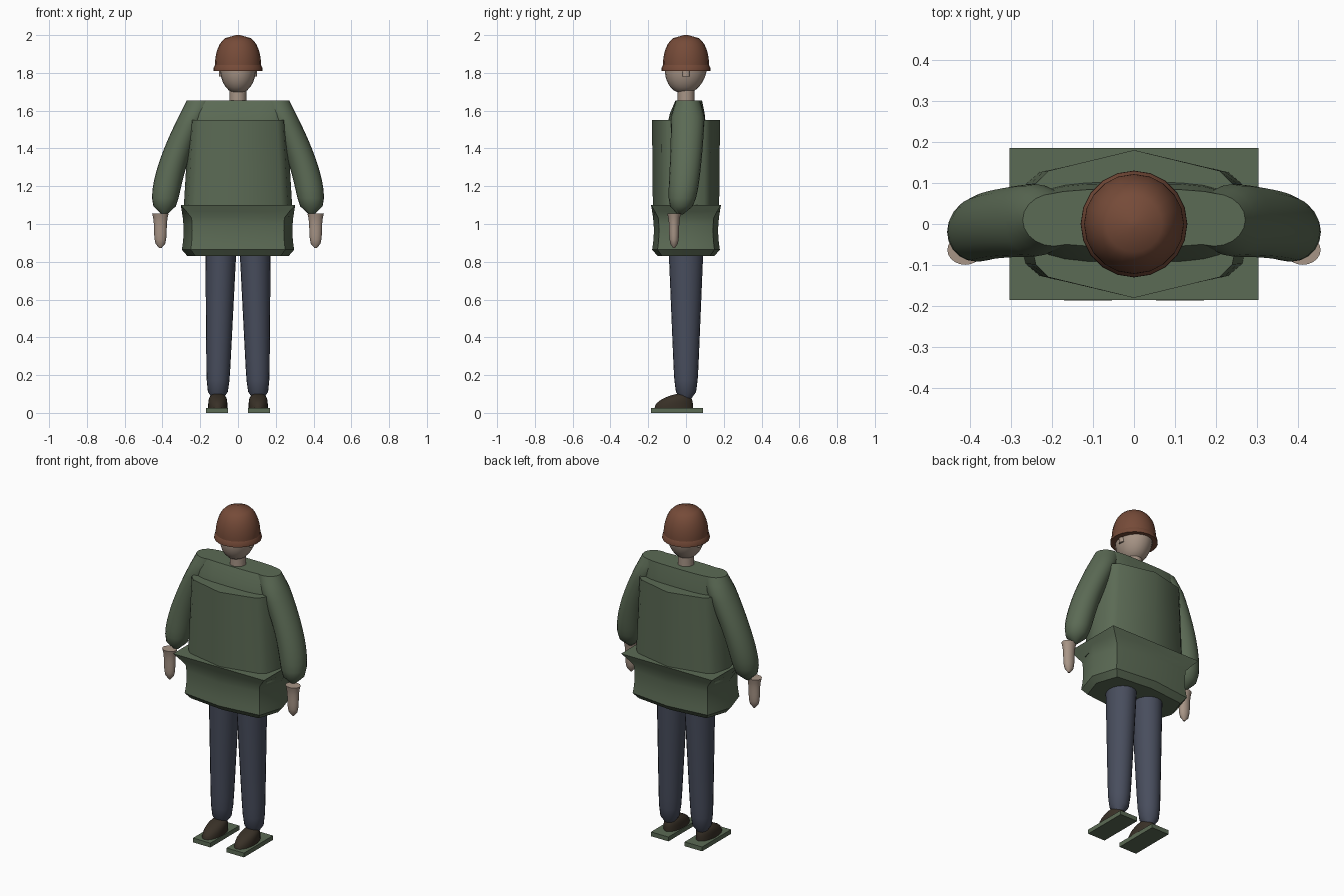
import bpy, bmesh, math
from math import cos, sin, pi, sqrt

cube = bpy.data.objects.get("Cube")
if cube:
    bpy.data.objects.remove(cube, do_unlink=True)


def material(name, red, green, blue):
    mat = bpy.data.materials.new(name)
    mat.use_nodes = True
    mat.diffuse_color = (red, green, blue, 1)
    bsdf = next(n for n in mat.node_tree.nodes if n.type == 'BSDF_PRINCIPLED')
    bsdf.inputs["Base Color"].default_value = mat.diffuse_color
    return mat


olive = material("olive_green", .105, .145, .09)
brown = material("helmet_brown", .18, .07, .04)
navy = material("trouser_blue", .065, .075, .11)
skin = material("skin", .39, .3, .24)
dark = material("shoe_dark", .04, .03, .02)


def superellipse(sides, power):
    """Unit outline: power one is round, power zero is square."""
    def soften(value):
        value = round(value, 6)
        return math.copysign(abs(value) ** power, value) if value else 0
    angles = [2 * pi * i / sides for i in range(sides)]
    return [(soften(cos(a)), soften(sin(a))) for a in angles]


def round_outline(t):
    return superellipse(20, 1)


def square_outline(t):
    return superellipse(8, 0)


def loft(name, mat, start, end, steps, shape, outline=round_outline, side=1):
    """Skin level rings from start to end height.

    shape(t) gives the ring's centre x, centre y, half width and half depth.
    """
    bm = bmesh.new()
    rings = []
    for step in range(steps + 1):
        t = step / steps
        x, y, width, depth = shape(t)
        height = start + (end - start) * t
        rings.append([bm.verts.new((side * (x + width * u), y + depth * v, height))
                      for u, v in outline(t)])
    for lower, upper in zip(rings, rings[1:]):
        for i in range(len(lower)):
            bm.faces.new((lower[i - 1], lower[i], upper[i], upper[i - 1]))
    bm.faces.new(rings[0])
    bm.faces.new(rings[-1])
    bmesh.ops.recalc_face_normals(bm, faces=bm.faces)
    mesh = bpy.data.meshes.new(name)
    bm.to_mesh(mesh)
    bm.free()
    mesh.materials.append(mat)
    part = bpy.data.objects.new(name, mesh)
    bpy.context.collection.objects.link(part)
    bpy.ops.object.select_all(action='DESELECT')
    part.select_set(True)
    bpy.context.view_layer.objects.active = part
    bpy.ops.object.shade_smooth_by_angle(angle=math.radians(45))


def tip(t, power):
    """Full size along a part, rounding off at its end."""
    return sqrt(1.03 - t ** power)


# Helmet with a rolled brim
def helmet_shape(t):
    radius = .122 * (1.001 - t * t) ** .35
    return 0, 0, radius, radius


loft("helmet", brown, 1.84, 2, 10, helmet_shape)
loft("helmet_brim", brown, 1.81, 1.845, 2,
     lambda t: (0, 0, .13 - .01 * t ** 4, .13 - .01 * t ** 4))

# Head tapering to the chin, and neck
loft("head", skin, 1.83, 1.69, 8,
     lambda t: (0, -.01 * t, .095 * tip(t, 2), .11 * tip(t, 2)))
loft("neck", skin, 1.63, 1.73, 1, lambda t: (0, 0, .045, .045))

# Jacket shoulders and body
loft("jacket_body", olive, 1.1, 1.655, 8,
     lambda t: (0, .015 * t ** 6, .24 + .02 * t, .11 - .04 * t ** 6),
     lambda t: superellipse(24, .6))

# Vest: faceted tube with a ridge down the front and back
quarter = [(1, 0), (.92, .55), (.8, .72), (0, 1)]
half = quarter + [(-u, v) for u, v in quarter[-2::-1]]
faceted = half + [(u, -v) for u, v in half[-2:0:-1]]
loft("vest", olive, 1.04, 1.55, 2,
     lambda t: (0, 0, .29 - .03 * t, .175 + .005 * t), lambda t: faceted)


# Jacket skirt: tucked hem, slight waist, square flared rim
def skirt_shape(t):
    tuck = .035 if t == 0 else 0
    waist = .015 * sin(pi * t)
    return 0, 0, .303 - waist - tuck, .185 - waist - tuck


loft("jacket_skirt", olive, .83, 1.1, 8, skirt_shape,
     lambda t: superellipse(8, .5 * min(1, 4 - 4 * t)))


# Sleeve curving outward and a little forward, with a narrow shoulder
def sleeve_shape(t):
    size = tip(t, 12)
    shoulder = min(1, .7 + 2 * t)
    return (.195 + .195 * sin(t * pi / 2), .01 - .04 * t * t,
            .075 * size, (.09 - .015 * t) * size * shoulder)


# Hand with a flared wrist
def hand_shape(t):
    flare = .01 * (1 - t) ** 6
    return .411, -.063, .033 * tip(t, 6) + flare, .026 * tip(t, 6) + flare


# Trouser leg tapering to the ankle
def leg_shape(t):
    size = tip(t, 20)
    return .09 + .018 * t, 0, (.082 - .025 * t) * size, (.092 - .035 * t) * size


# Shoe sloping up from the toe
def shoe_shape(t):
    size = tip(t, 4)
    return .107, .05 * t * t - .065, .05 * size, (.1 - .05 * t * t) * size


for label, side in (("left", 1), ("right", -1)):
    loft(label + "_sleeve", olive, 1.655, 1.05, 14, sleeve_shape, side=side)
    loft(label + "_hand", skin, 1.055, .872, 8, hand_shape, side=side)
    loft(label + "_trouser_leg", navy, .9, .05, 14, leg_shape, side=side)
    loft(label + "_shoe", dark, .024, .107, 6, shoe_shape, side=side)
    loft(label + "_foot_plate", olive, 0, .026, 1,
         lambda t: (.112, -.048, .058, .138), square_outline, side)
    loft(label + "_ear", skin, 1.78, 1.82, 2,
         lambda t: (.09, 0, .01, .018), side=side)
